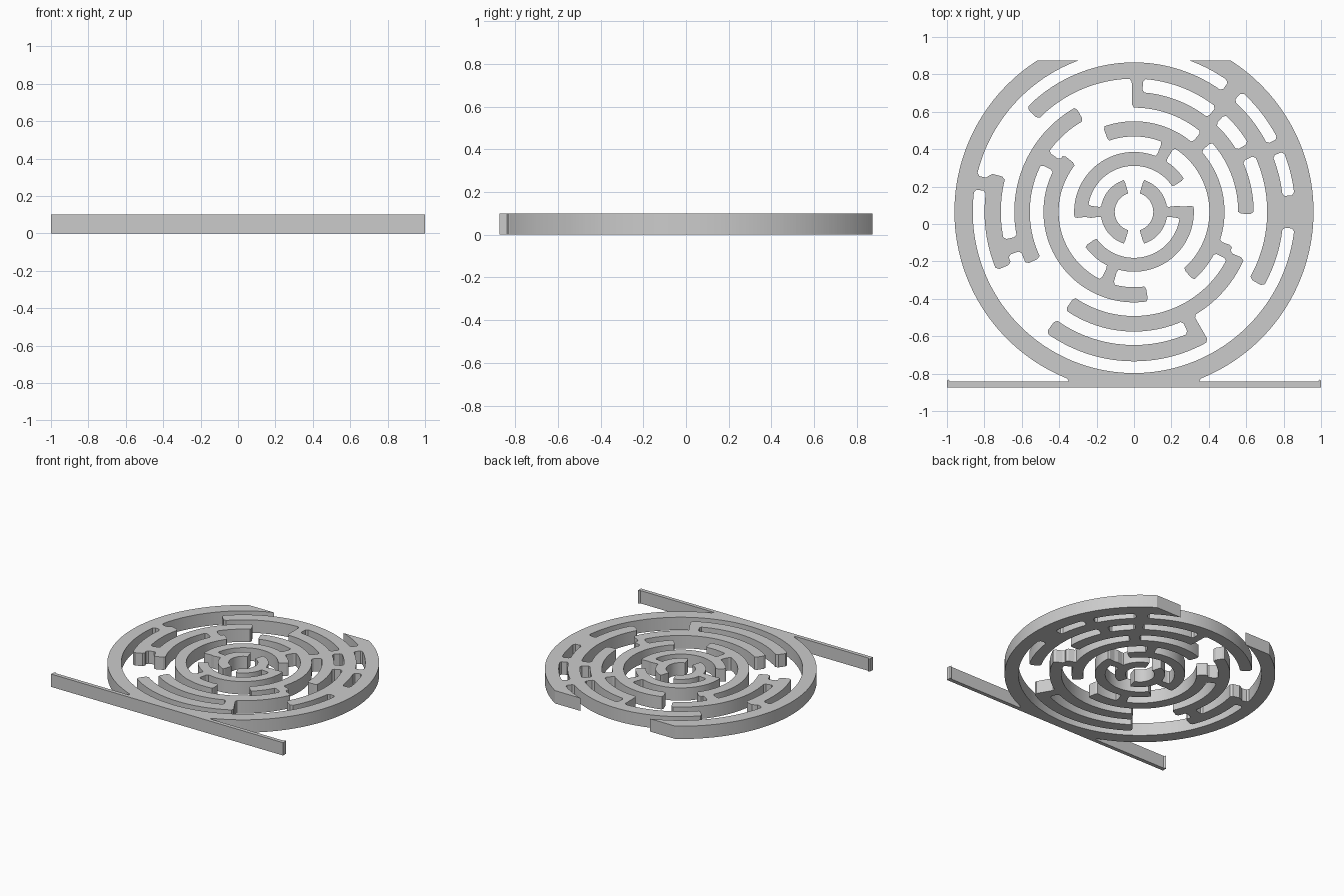
import bpy, bmesh, math
from mathutils import Vector

if "Cube" in bpy.data.objects:
    bpy.data.objects.remove(bpy.data.objects["Cube"])

CY, HALF_Y, HEIGHT = 0.065, 0.873, 0.10

# Wall rings: inner radius, outer radius, arcs in degrees (start, end)
RINGS = [
    (0.103, 0.178, [(-73, 73), (107, 253)]),
    (0.246, 0.320, [(33, 186), (215, 366)]),
    (0.403, 0.484, [(141, 279), (-49, 110)]),
    (0.557, 0.640, [(-1, 91), (119, 206), (235, 337)]),
    (0.712, 0.799, [(-30, 136), (165, 203), (234, 300)]),
    (0.862, 0.960, [(0, 360)]),
]
# Spokes filling the gap outside ring i: (i, start, end)
SPOKES = [
    (0, -14, 8), (0, 172, 188),
    (1, 58, 68), (1, 244, 254),
    (2, 42, 50), (2, 145, 153), (2, 333, 341),
    (3, 86, 91), (3, 47, 52), (3, 25, 31), (3, 192, 199), (3, 294, 300),
    (4, 48, 54), (4, 22, 27), (4, -6, 6), (4, 167, 172),
]
SPOKES[0] = (0, -8, 8)


def polar(r, deg):
    a = math.radians(deg)
    return Vector((r * math.cos(a), CY + r * math.sin(a), 0))


bm = bmesh.new()
grid = {}


def vert(r, deg):
    key = (round(r, 5), deg % 360)
    if key not in grid:
        grid[key] = bm.verts.new(polar(r, deg))
    return grid[key]


def fill(r0, r1, start, end):
    """Fill a curved strip with one-degree cells, split near its edges."""
    rs = [r0 + (r1 - r0) * t for t in (0, 0.2, 0.8, 1)]
    for d in range(start, end):
        for a, b in zip(rs, rs[1:]):
            bm.faces.new((vert(a, d), vert(b, d), vert(b, d + 1), vert(a, d + 1)))


# Maze walls
for r0, r1, arcs in RINGS:
    for s, e in arcs:
        fill(r0, r1, s, e)
for i, s, e in SPOKES:
    fill(RINGS[i][1], RINGS[i + 1][0], s, e)

# Ease the sharp wall corners
moves = {}
for v in bm.verts:
    near = [e.other_vert(v) for e in v.link_edges if e.is_boundary]
    if len(near) == 2 and (near[0].co - v.co).angle(v.co - near[1].co) > math.radians(45):
        moves[v] = (near[0].co + near[1].co) / 2
for v, co in moves.items():
    v.co = co

# Trim the outer ring flat at the top and bottom
for side in (1, -1):
    bmesh.ops.bisect_plane(bm, geom=bm.verts[:] + bm.edges[:] + bm.faces[:],
                           plane_co=(0, side * HALF_Y, 0), plane_no=(0, side, 0),
                           clear_outer=True)

# Base bar on each side, joined to the outer ring
ro = RINGS[-1][1]
foot_x = math.sqrt(ro ** 2 - (HALF_Y + CY) ** 2)
for side in (1, -1):
    arc = [polar(ro, d) for d in range(248, 258)]
    pts = [(-foot_x, -HALF_Y), (-1, -HALF_Y), (-1, -0.838), (-0.993, -0.83),
           (-0.982, -0.843), (-0.35, -0.843), (-0.352, -0.835)]
    pts += [(p.x, p.y) for p in arc]
    loop = [bm.verts.new((side * x, y, 0)) for x, y in pts]
    bm.faces.new(loop if side < 0 else loop[::-1])
bmesh.ops.remove_doubles(bm, verts=bm.verts[:], dist=0.0005)

# Raise the flat plan into solid walls
bmesh.ops.recalc_face_normals(bm, faces=bm.faces[:])
top = bmesh.ops.extrude_face_region(bm, geom=bm.faces[:], use_keep_orig=True)
bmesh.ops.translate(bm, vec=(0, 0, HEIGHT),
                    verts=[g for g in top["geom"] if isinstance(g, bmesh.types.BMVert)])
bmesh.ops.recalc_face_normals(bm, faces=bm.faces[:])

mesh = bpy.data.meshes.new("round_maze")
bm.to_mesh(mesh)
bm.free()
maze = bpy.data.objects.new("round_maze", mesh)
bpy.context.collection.objects.link(maze)
